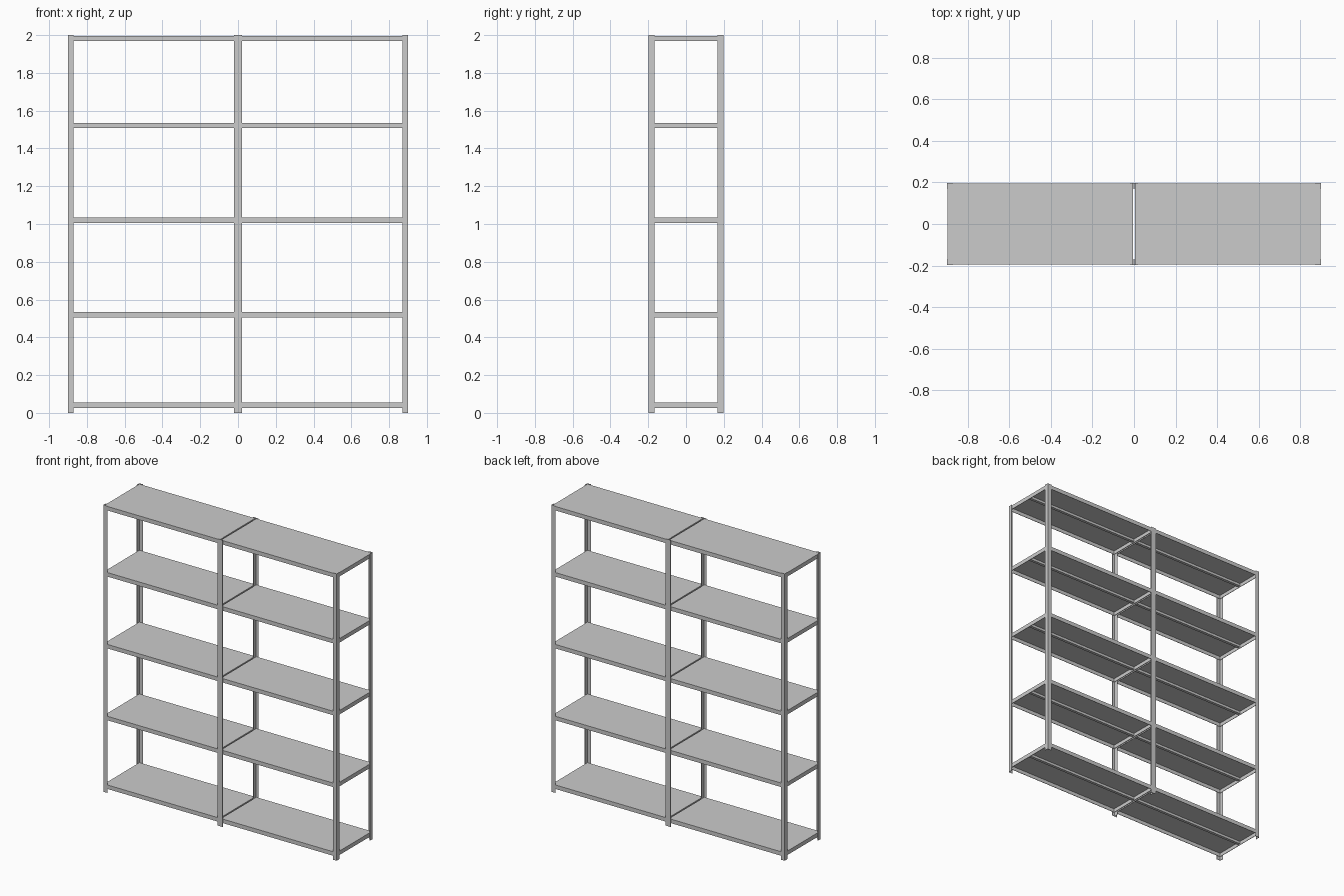
import bpy, bmesh

if "Cube" in bpy.data.objects:
    bpy.data.objects.remove(bpy.data.objects["Cube"])

X, Y, H = 0.9, 0.198, 2.0      # half width, half depth, height
T = 0.003                      # sheet thickness
SHELF_TOPS = [0.054, 0.533, 1.034, 1.535, 1.996]
SHELF_H = 0.028


def extrude_profile(name, pts, z0, z1):
    """Vertical prism from a closed outline in x, y."""
    bm = bmesh.new()
    face = bm.faces.new([bm.verts.new((x, y, z0)) for x, y in pts])
    new = bmesh.ops.extrude_face_region(bm, geom=[face])["geom"]
    bmesh.ops.translate(bm, vec=(0, 0, z1 - z0),
                        verts=[v for v in new if isinstance(v, bmesh.types.BMVert)])
    return finish(name, bm)


def add_box(bm, lo, hi):
    verts = bmesh.ops.create_cube(bm, size=1)["verts"]
    for v in verts:
        v.co = [lo[i] if v.co[i] < 0 else hi[i] for i in range(3)]


def finish(name, bm):
    bmesh.ops.recalc_face_normals(bm, faces=bm.faces)
    mesh = bpy.data.meshes.new(name)
    bm.to_mesh(mesh)
    bm.free()
    obj = bpy.data.objects.new(name, mesh)
    bpy.context.collection.objects.link(obj)
    return obj


# Angle-section corner posts and T-section centre posts
W, C = 0.03, 0.02
for sy, depth in ((-1, "front"), (1, "back")):
    for sx, side in ((-1, "left"), (1, "right")):
        angle = [(X, Y), (X - W, Y), (X - W, Y - T), (X - T, Y - T), (X - T, Y - W), (X, Y - W)]
        extrude_profile(f"{depth}_{side}_post", [(sx * x, sy * y) for x, y in angle], 0, H)
    h = T / 2
    tee = [(-C, Y), (C, Y), (C, Y - T), (h, Y - T), (h, Y - W), (-h, Y - W), (-h, Y - T), (-C, Y - T)]
    extrude_profile(f"{depth}_centre_post", [(x, sy * y) for x, y in tee], 0, H)


# Folded sheet shelves: top panel, four lips and a stiffening rib beneath
def shelf(name, x0, x1, top):
    y, low, under = Y - T, top - SHELF_H, top - T
    bm = bmesh.new()
    add_box(bm, (x0, -y, under), (x1, y, top))
    for a, b in ((-y, -y + T), (y - T, y)):
        add_box(bm, (x0, a, low), (x1, b, under))
    for a, b in ((x0, x0 + T), (x1 - T, x1)):
        add_box(bm, (a, -y + T, low), (b, y - T, under))
    add_box(bm, (x0 + T, -0.01, top - 0.02), (x1 - T, 0.01, under))
    finish(name, bm)


for i, top in enumerate(SHELF_TOPS, 1):
    shelf(f"left_shelf_{i}", -X + T, -0.005, top)
    shelf(f"right_shelf_{i}", 0.005, X - T, top)
